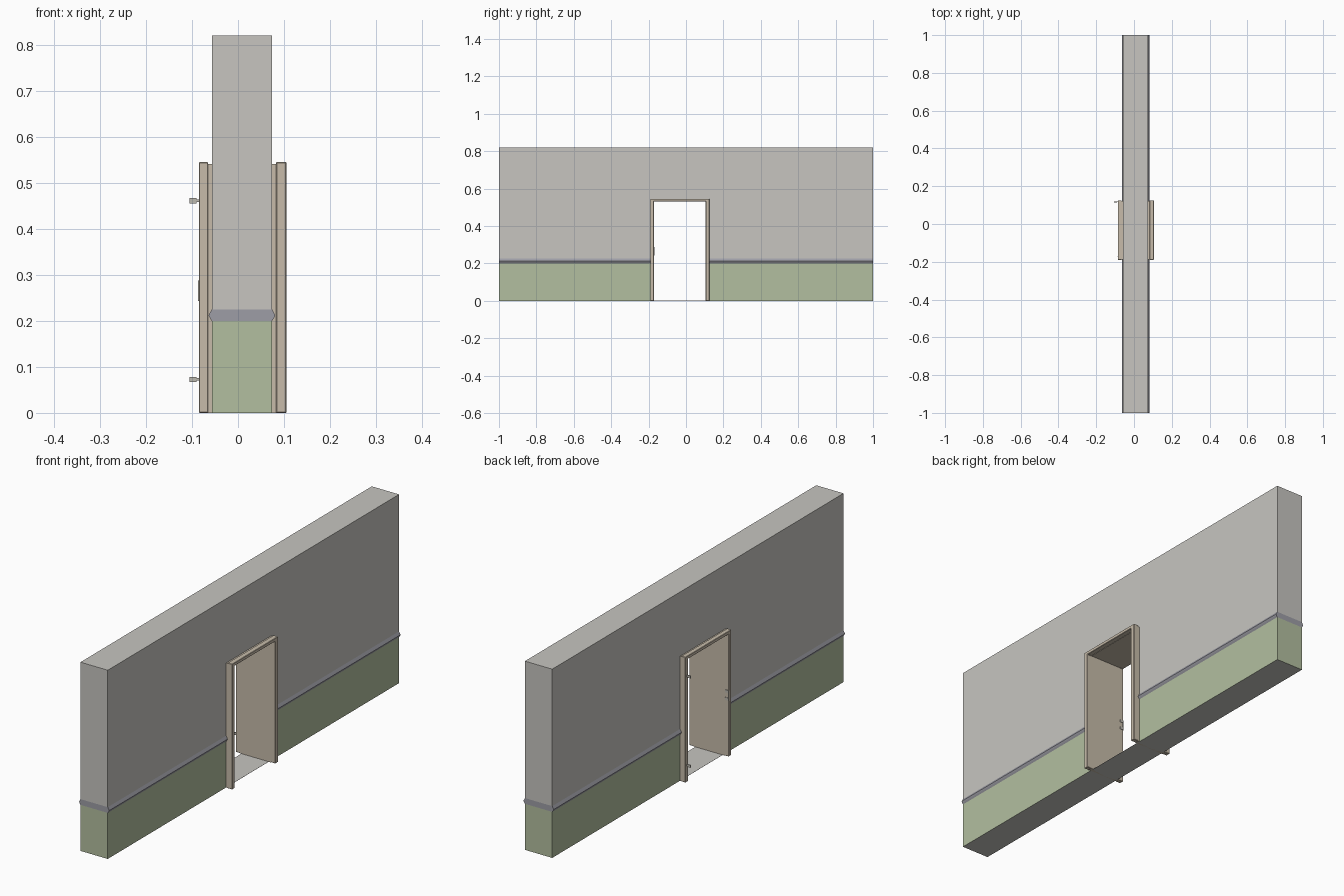
import bpy, bmesh
from mathutils import Vector

if "Cube" in bpy.data.objects:
    bpy.data.objects.remove(bpy.data.objects["Cube"])


def material(name, rgb):
    m = bpy.data.materials.new(name)
    m.diffuse_color = (*rgb, 1)
    m.use_nodes = True
    m.node_tree.nodes["Principled BSDF"].inputs["Base Color"].default_value = m.diffuse_color
    return m


WALL = material("wall_grey", (0.57, 0.56, 0.53))
GREEN = material("dado_green", (0.45, 0.52, 0.35))
RAIL = material("rail_grey", (0.34, 0.34, 0.38))
WOOD = material("frame_tan", (0.57, 0.50, 0.40))
METAL = material("metal", (0.5, 0.48, 0.43))


def prism(name, pts, axis, a, b, mat, skip=(), bevel=0):
    """Extrude a 2D profile: (y, z) points along x, or (x, z) points along y.
    skip lists face directions to leave out where parts touch."""
    def place(p, t):
        return (t, p[0], p[1]) if axis == 'x' else (p[0], t, p[1])
    bm = bmesh.new()
    base = bm.faces.new([bm.verts.new(place(p, a)) for p in pts])
    ext = bmesh.ops.extrude_face_region(bm, geom=[base], use_keep_orig=True)
    shift = Vector(place((0, 0), b - a))
    for g in ext['geom']:
        if isinstance(g, bmesh.types.BMVert):
            g.co += shift
    bmesh.ops.recalc_face_normals(bm, faces=bm.faces)
    bm.normal_update()
    gone = [f for f in bm.faces if any(f.normal.dot(Vector(d)) > 0.99 for d in skip)]
    bmesh.ops.delete(bm, geom=gone, context='FACES')
    me = bpy.data.meshes.new(name)
    bm.to_mesh(me)
    bm.free()
    me.materials.append(mat)
    ob = bpy.data.objects.new(name, me)
    bpy.context.collection.objects.link(ob)
    if bevel:
        mod = ob.modifiers.new("edge", 'BEVEL')
        mod.width = bevel
        mod.segments = 1
    return ob


def box(name, x, y, z, mat, skip=()):
    pts = [(x[0], z[0]), (x[1], z[0]), (x[1], z[1]), (x[0], z[1])]
    return prism(name, pts, 'y', y[0], y[1], mat, skip)


def arch(outer, inner):
    """Doorway outline; each argument is (y_min, y_max, top)."""
    o0, o1, ot = outer
    i0, i1, it = inner
    return [(o0, 0), (i0, 0), (i0, it), (i1, it), (i1, 0), (o1, 0), (o1, ot), (o0, ot)]


X0, X1 = -0.057, 0.074          # wall faces
Y0, Y1, TOP = -0.17, 0.105, 0.53  # clear door opening
H0, H1, HT = -0.18, 0.115, 0.537  # hole in the wall
UP, DOWN = (0, 0, 1), (0, 0, -1)

# upper wall, wrapping over the doorway
prism("upper_wall", [(-1, 0.225), (H0, 0.225), (H0, HT), (H1, HT), (H1, 0.225),
                     (1, 0.225), (1, 0.82), (-1, 0.82)], 'x', X0, X1, WALL, [DOWN])

# green lower wall and chair rail on each side of the doorway
rail = [(X0, 0.2), (X1, 0.2), (X1 + 0.004, 0.206), (X1 + 0.007, 0.212), (X1, 0.225),
        (X0, 0.225), (X0 - 0.007, 0.212), (X0 - 0.004, 0.206)]
for side, ya, yb in (("left", -1, H0), ("right", H1, 1)):
    box("lower_wall_" + side, (X0, X1), (ya, yb), (0, 0.2), GREEN, [UP, DOWN])
    prism("chair_rail_" + side, rail, 'y', ya, yb, RAIL, [UP, DOWN])

# underside and threshold
box("wall_base", (X0, X1), (-1, 1), (0, 0.0005), WALL)

# jamb lining and the casing on both faces
prism("jamb_lining", arch((-0.187, 0.122, 0.541), (Y0, Y1, TOP)), 'x', -0.066, 0.084, WOOD)
casing = arch((-0.19, 0.125, 0.545), (Y0 - 0.001, Y1 + 0.001, TOP + 0.001))
prism("casing_back", casing, 'x', -0.085, -0.065, WOOD, bevel=0.0015)
prism("casing_front", casing, 'x', 0.083, 0.105, WOOD, bevel=0.0015)

# hinge leaves with a narrow neck
for label, z in (("lower", 0.073), ("upper", 0.461)):
    box("hinge_leaf_" + label, (-0.105, -0.09), (0.115, 0.119), (z - 0.0055, z + 0.0055), METAL)
    box("hinge_neck_" + label, (-0.09, -0.084), (0.1155, 0.1185), (z - 0.003, z + 0.003), METAL)

# strike plate on the latch jamb: two tabs joined by a strip
box("strike_strip", (-0.087, -0.083), (Y0 - 0.002, Y0 + 0.001), (0.243, 0.288), METAL)
for label, z in (("lower", 0.243), ("upper", 0.276)):
    box("strike_tab_" + label, (-0.083, -0.07), (Y0 - 0.002, Y0 + 0.001), (z, z + 0.012), METAL)
